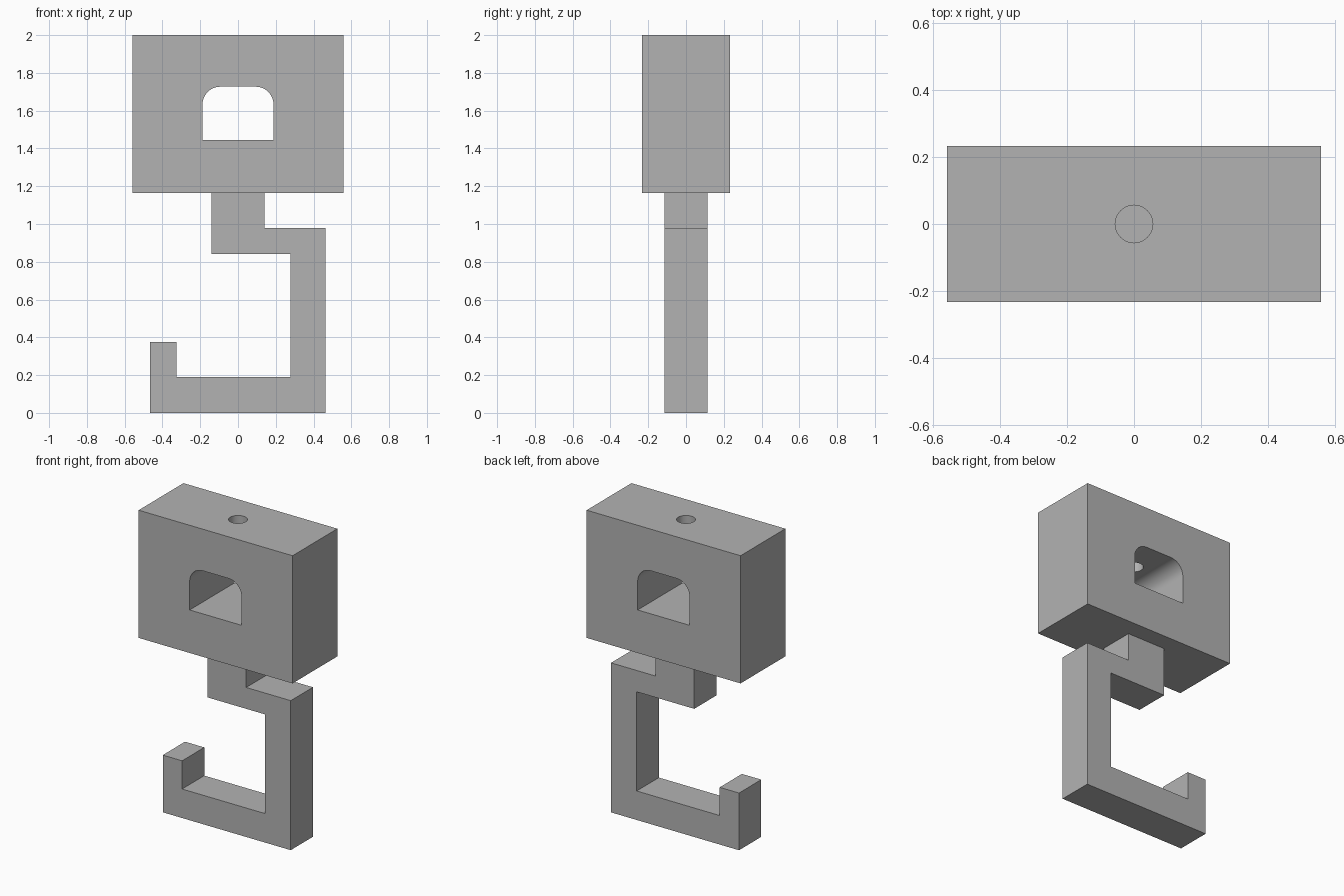
import bpy
import bmesh
import math
from mathutils import Vector

cube = bpy.data.objects.get("Cube")
if cube:
    bpy.data.objects.remove(cube, do_unlink=True)

GREY = (0.45, 0.45, 0.45, 1.0)
grey = bpy.data.materials.new("plain grey")
grey.use_nodes = True
grey.diffuse_color = GREY
grey.node_tree.nodes["Principled BSDF"].inputs["Base Color"].default_value = GREY


def extrude_profile(name, points, half_depth):
    """Solid made from an (x, z) outline, extruded along y."""
    bm = bmesh.new()
    face = bm.faces.new([bm.verts.new((x, -half_depth, z)) for x, z in points])
    result = bmesh.ops.extrude_face_region(bm, geom=[face])
    moved = [g for g in result["geom"] if isinstance(g, bmesh.types.BMVert)]
    bmesh.ops.translate(bm, verts=moved, vec=Vector((0, 2 * half_depth, 0)))
    bmesh.ops.recalc_face_normals(bm, faces=bm.faces)
    mesh = bpy.data.meshes.new(name)
    bm.to_mesh(mesh)
    bm.free()
    mesh.materials.append(grey)
    obj = bpy.data.objects.new(name, mesh)
    bpy.context.collection.objects.link(obj)
    return obj


def cut(target, cutter):
    """Subtract the cutter, then discard it."""
    cutter.hide_render = True
    mod = target.modifiers.new("cut", 'BOOLEAN')
    mod.operation = 'DIFFERENCE'
    mod.solver = 'EXACT'
    mod.object = cutter
    bpy.context.view_layer.objects.active = target
    bpy.ops.object.modifier_apply(modifier=mod.name)
    bpy.data.objects.remove(cutter, do_unlink=True)


# Main block
W, D, BOTTOM, TOP = 0.558, 0.232, 1.163, 2.0
block = extrude_profile(
    "mounting_block", [(-W, BOTTOM), (W, BOTTOM), (W, TOP), (-W, TOP)], D)

# Tunnel from front to back, flat floor and rounded upper corners
half, floor, ceiling, radius, steps = 0.188, 1.445, 1.727, 0.095, 12
outline = [(-half, floor), (half, floor)]
for side, start in ((1, 0), (-1, 90)):
    for i in range(steps + 1):
        a = math.radians(start + 90 * i / steps)
        outline.append((side * (half - radius) + radius * math.cos(a),
                        ceiling - radius + radius * math.sin(a)))
cut(block, extrude_profile("tunnel_cutter", outline, D + 0.1))

# Round hole from the top down into the tunnel
hole_low, hole_high = 1.6, TOP + 0.1
bpy.ops.mesh.primitive_cylinder_add(
    vertices=48, radius=0.056, depth=hole_high - hole_low,
    location=(0, 0, (hole_low + hole_high) / 2))
drill = bpy.context.object
drill.name = "hole_cutter"
drill.data.materials.append(grey)
cut(block, drill)

# Hook: neck, offset arm, upright, base and short upturned tip
hook = extrude_profile("hook", [
    (-0.14, BOTTOM), (-0.14, 0.84), (0.277, 0.84), (0.277, 0.19),
    (-0.325, 0.19), (-0.325, 0.375), (-0.465, 0.375), (-0.465, 0),
    (0.463, 0), (0.463, 0.98), (0.14, 0.98), (0.14, BOTTOM)], 0.115)

# Smooth curved walls, keep hard edges sharp
bpy.ops.object.select_all(action='DESELECT')
block.select_set(True)
bpy.context.view_layer.objects.active = block
bpy.ops.object.shade_smooth_by_angle(angle=math.radians(30))
